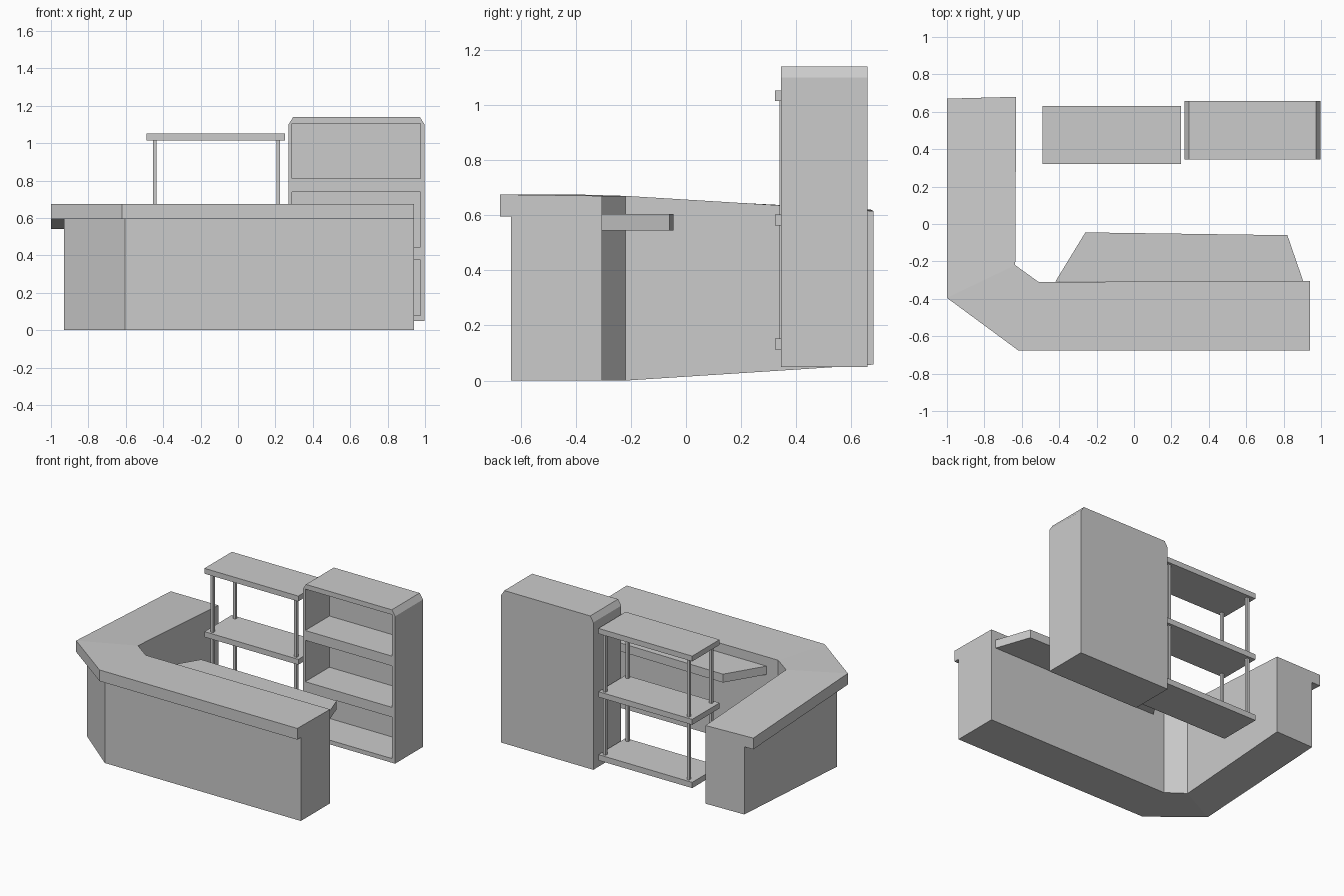
import bpy, bmesh

if "Cube" in bpy.data.objects:
    bpy.data.objects.remove(bpy.data.objects["Cube"])


def finish(name, bm):
    bmesh.ops.recalc_face_normals(bm, faces=bm.faces)
    mesh = bpy.data.meshes.new(name)
    bm.to_mesh(mesh)
    bm.free()
    ob = bpy.data.objects.new(name, mesh)
    bpy.context.collection.objects.link(ob)
    return ob


def loft(name, sections):
    """Skin equal-length point loops and cap both ends."""
    bm = bmesh.new()
    rings = [[bm.verts.new(p) for p in s] for s in sections]
    n = len(rings[0])
    for a, b in zip(rings, rings[1:]):
        for i in range(n):
            j = (i + 1) % n
            bm.faces.new((a[i], a[j], b[j], b[i]))
    bm.faces.new(rings[0])
    bm.faces.new(rings[-1])
    return finish(name, bm)


def box(name, x, y, z):
    return loft(name, [[(x[0], y[0], h), (x[1], y[0], h), (x[1], y[1], h), (x[0], y[1], h)] for h in z])


# counter: overhanging profile swept round the corner, far end slightly smaller
def counter_section(inner, body, lip, base=0.0, drop=0.0):
    under, top = 0.595 - drop, 0.675 - drop
    return [(*inner, base), (*body, base), (*body, under),
            (*lip, under), (*lip, top), (*inner, top - 0.005)]


loft("counter", [
    counter_section((0.94, -0.305), (0.94, -0.635), (0.94, -0.675)),
    counter_section((-0.51, -0.31), (-0.605, -0.635), (-0.62, -0.675)),
    counter_section((-0.635, -0.22), (-0.93, -0.37), (-1.0, -0.395)),
    counter_section((-0.63, 0.68), (-0.93, 0.672), (-1.0, 0.67), 0.058, 0.055),
])

# work surface behind the counter
desk = [(-0.42, -0.307), (0.905, -0.307), (0.82, -0.06), (-0.26, -0.045)]
loft("work_surface", [[(x, y, z) for x, y in desk] for z in (0.545, 0.605)])

# cabinet: chamfered shell with three recessed compartments
shell = [(0.27, 0.05), (0.998, 0.05), (0.998, 1.10), (0.972, 1.14), (0.295, 1.14), (0.27, 1.10)]
cabinet = loft("cabinet", [[(x, y, z) for x, z in shell] for y in (0.344, 0.658)])
for z in (0.08, 0.445, 0.81):
    cutter = box("compartment_cutter", (0.29, 0.975), (0.25, 0.615), (z, z + 0.295))
    cutter.hide_render = True
    mod = cabinet.modifiers.new("compartment", "BOOLEAN")
    mod.operation = "DIFFERENCE"
    mod.solver = "EXACT"
    mod.object = cutter
    bpy.context.view_layer.objects.active = cabinet
    bpy.ops.object.modifier_apply(modifier=mod.name)
    bpy.data.objects.remove(cutter)

# open rack: three shelves with square posts between them
levels = [(0.112, 0.153), (0.563, 0.602), (1.015, 1.053)]
for z in levels:
    box("rack_shelf", (-0.49, 0.25), (0.322, 0.63), z)
for low, high in zip(levels, levels[1:]):
    for x in (-0.445, 0.215):
        for y in (0.35, 0.602):
            box("rack_post", (x - 0.01, x + 0.01), (y - 0.01, y + 0.01), (low[1], high[0]))
